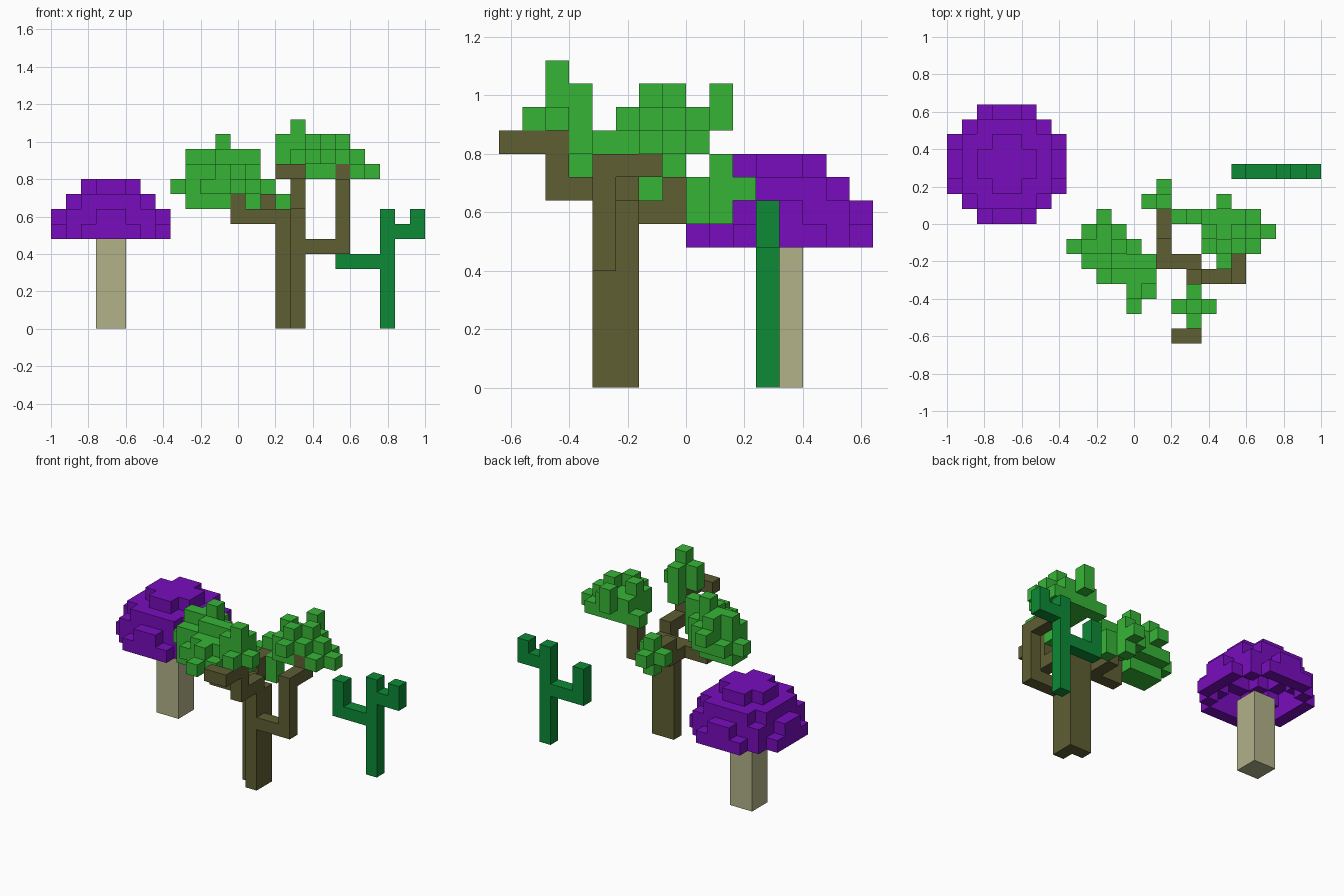
import bpy, bmesh
from mathutils import Vector

cube = bpy.data.objects.get("Cube")
if cube:
    bpy.data.objects.remove(cube, do_unlink=True)

V = 0.08                          # block size
ORIGIN = Vector((-1.0, -0.64, 0.0))


def material(name, rgb):
    m = bpy.data.materials.new(name)
    m.use_nodes = True
    m.diffuse_color = (*rgb, 1)
    bsdf = m.node_tree.nodes["Principled BSDF"]
    bsdf.inputs["Base Color"].default_value = (*rgb, 1)
    bsdf.inputs["Roughness"].default_value = 0.9
    return m


PURPLE = material("purple", (0.19, 0.004, 0.51))
LEAF = material("leaf green", (0.037, 0.46, 0.037))
CACTUS = material("cactus green", (0.004, 0.255, 0.037))
BARK = material("bark brown", (0.112, 0.112, 0.034))
BEIGE = material("beige", (0.445, 0.445, 0.255))


def block(x0, x1, y0, y1, z0, z1):
    """Cells of a box, all bounds inclusive."""
    return {(x, y, z) for x in range(x0, x1 + 1)
            for y in range(y0, y1 + 1) for z in range(z0, z1 + 1)}


def row(x0, x1, y, z):
    return block(x0, x1, y, y, z, z)


def column(x, y, z0, z1):
    return block(x, x, y, y, z0, z1)


def build(name, cells, mat):
    """Make one mesh from the exposed sides of the cells."""
    bm = bmesh.new()
    for c in cells:
        for axis in range(3):
            for side in (0, 1):
                n = list(c)
                n[axis] += 2 * side - 1
                if tuple(n) in cells:
                    continue
                u, v = (axis + 1) % 3, (axis + 2) % 3
                corners = []
                for a, b in ((0, 0), (1, 0), (1, 1), (0, 1)):
                    p = Vector(c)
                    p[axis] += side
                    p[u] += a
                    p[v] += b
                    corners.append(bm.verts.new(ORIGIN + p * V))
                bm.faces.new(corners if side else corners[::-1])
    bmesh.ops.remove_doubles(bm, verts=bm.verts, dist=V / 100)
    me = bpy.data.meshes.new(name)
    bm.to_mesh(me)
    bm.free()
    me.materials.append(mat)
    ob = bpy.data.objects.new(name, me)
    bpy.context.scene.collection.objects.link(ob)


# Mushroom: square stem and a hollow half-ball cap
build("mushroom_stem", block(3, 4, 11, 12, 0, 5), BEIGE)
cap = set()
for x, y, z in block(0, 7, 8, 15, 6, 9):
    d = (x - 3.5) ** 2 + (y - 11.5) ** 2 + (z - 5.5) ** 2
    if 9 < d <= 16:
        cap.add((x, y, z))
build("mushroom_cap", cap, PURPLE)

# Cactus with two upturned arms
build("cactus", column(22, 11, 0, 7)
      | row(19, 21, 11, 4) | column(19, 11, 5, 6)
      | row(23, 24, 11, 6) | column(24, 11, 7, 7), CACTUS)

# Tree trunk, an L of three columns
build("tree_trunk", column(15, 5, 0, 7) | column(16, 5, 0, 7)
      | column(16, 4, 0, 8), BARK)
# Branches
build("front_branch", block(16, 16, 2, 3, 8, 8) | column(16, 2, 9, 10)
      | column(16, 1, 10, 10) | row(15, 16, 0, 10), BARK)
build("left_branch", row(17, 19, 4, 5) | column(19, 4, 6, 9)
      | block(19, 19, 5, 6, 9, 9) | column(19, 6, 10, 10), BARK)
build("right_branch", row(12, 14, 5, 7) | column(12, 5, 8, 8), BARK)
build("back_branch", block(14, 14, 6, 7, 7, 7) | block(14, 14, 7, 8, 8, 8), BARK)

# Front leaves
build("front_leaves", column(16, 2, 11, 13) | column(15, 2, 11, 12)
      | column(17, 2, 11, 11) | column(16, 1, 11, 11)
      | column(16, 3, 10, 12), LEAF)

# Left leaves
leaves = block(17, 20, 6, 8, 10, 10) - {(19, 6, 10)}
leaves |= {(21, 7, 10), (16, 8, 10)}
leaves |= block(17, 19, 6, 8, 11, 11) | {(20, 7, 11), (18, 5, 11)}
leaves |= {(17, 7, 12), (18, 6, 12), (19, 7, 12)} | column(18, 9, 11, 12)
build("left_leaves", leaves, LEAF)

# Back leaves
build("back_leaves", column(14, 9, 7, 9) | column(15, 8, 7, 8)
      | {(13, 9, 8), (14, 10, 8)}, LEAF)

# Right leaves
leaves = block(9, 11, 5, 6, 8, 8)
leaves |= row(10, 13, 4, 9) | row(9, 13, 5, 9) | row(8, 12, 6, 9)
leaves |= row(9, 11, 7, 9) | row(12, 13, 3, 9) | row(12, 12, 2, 9)
leaves |= row(11, 13, 4, 10) | row(9, 13, 5, 10) | row(9, 12, 6, 10)
leaves |= row(10, 11, 7, 10) | row(10, 10, 8, 10) | row(12, 12, 3, 10)
leaves |= row(9, 11, 6, 11) | row(11, 13, 5, 11) | row(10, 10, 7, 11)
leaves |= {(11, 6, 12)}
build("right_leaves", leaves, LEAF)
